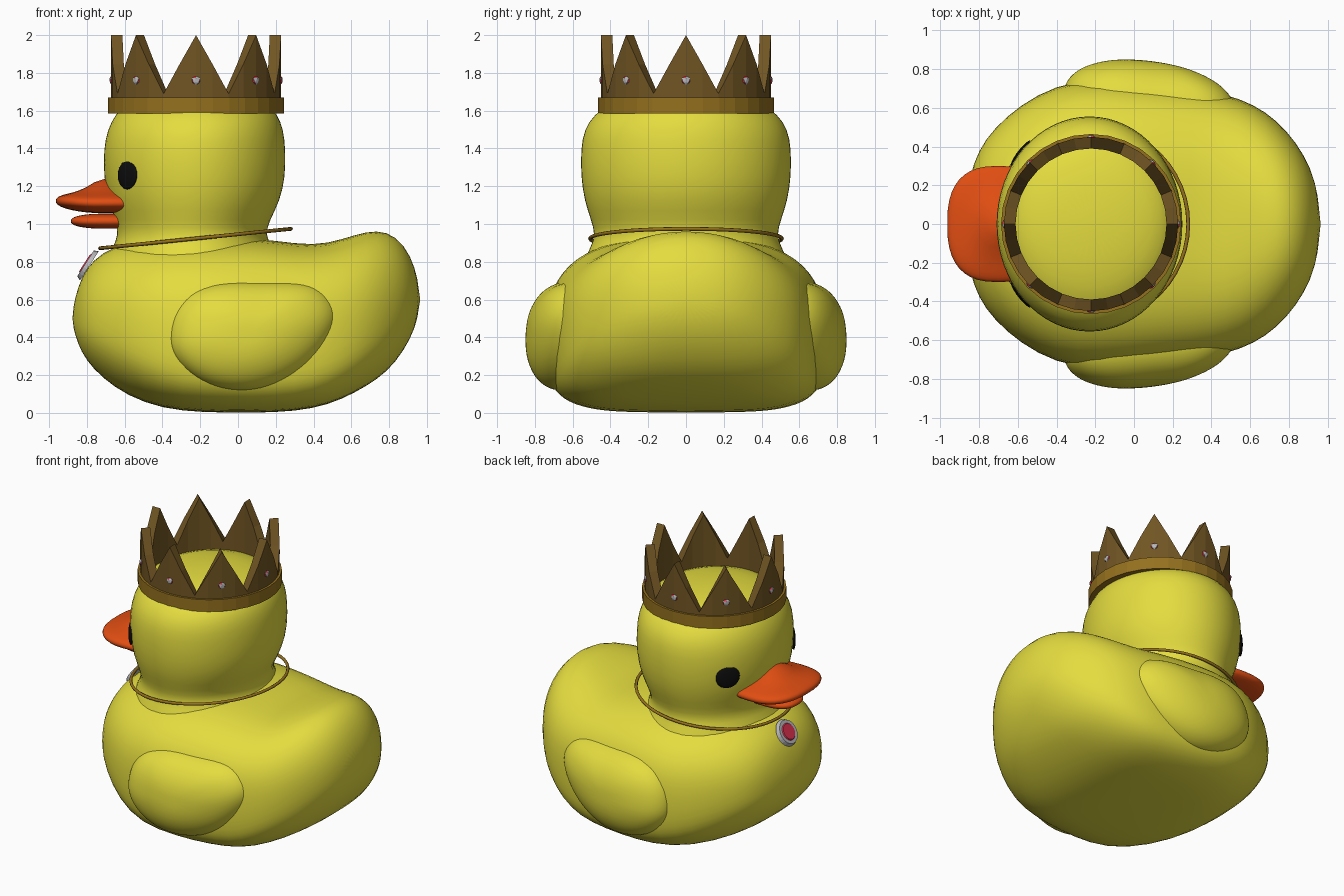
import bpy, bmesh, math
from mathutils import Vector, Matrix

if "Cube" in bpy.data.objects:
    bpy.data.objects.remove(bpy.data.objects["Cube"])

TAU = 2 * math.pi


def mat(name, rgb):
    m = bpy.data.materials.new(name)
    m.diffuse_color = (*rgb, 1)
    m.use_nodes = True
    m.node_tree.nodes["Principled BSDF"].inputs["Base Color"].default_value = m.diffuse_color
    return m


YELLOW = mat("yellow", (0.78, 0.72, 0.05))
ORANGE = mat("orange", (0.75, 0.075, 0.006))
GOLD = mat("gold", (0.30, 0.165, 0.013))
BRONZE = mat("bronze", (0.165, 0.092, 0.017))
BLACK = mat("black", (0.004, 0.004, 0.004))
SILVER = mat("silver", (0.48, 0.48, 0.50))
RED = mat("red", (0.72, 0.03, 0.08))


def finish(name, bm, mats, subsurf=0, smooth=True):
    bmesh.ops.recalc_face_normals(bm, faces=bm.faces[:])
    for f in bm.faces:
        f.smooth = smooth
    me = bpy.data.meshes.new(name)
    bm.to_mesh(me)
    bm.free()
    for m in mats:
        me.materials.append(m)
    ob = bpy.data.objects.new(name, me)
    bpy.context.collection.objects.link(ob)
    if subsurf:
        mod = ob.modifiers.new("smooth", 'SUBSURF')
        mod.levels = mod.render_levels = subsurf
    return ob


def loft(name, rings, material, start=None, end=None, subsurf=1):
    """Skin closed rings; ends close to a pole point, or stay open."""
    bm = bmesh.new()
    vr = [[bm.verts.new(p) for p in r] for r in rings]
    n = len(vr[0])
    for a, b in zip(vr, vr[1:]):
        for i in range(n):
            bm.faces.new((a[i], a[(i + 1) % n], b[(i + 1) % n], b[i]))
    for pole, ring in ((start, vr[0]), (end, vr[-1])):
        if pole is not None:
            p = bm.verts.new(pole)
            for i in range(n):
                bm.faces.new((ring[i], ring[(i + 1) % n], p))
    return finish(name, bm, [material], subsurf)


def spow(v, e):
    return math.copysign(abs(v) ** e, v)


# Body: superelliptic sections along x
# (x, bottom, top, half width, lower squareness, upper squareness)
stations = [(-0.866, 0.42, 0.60, 0.16, 2.2, 2.2), (-0.83, 0.32, 0.72, 0.32, 2.2, 2.2),
            (-0.77, 0.235, 0.81, 0.44, 2.3, 2.3), (-0.66, 0.135, 0.885, 0.56, 2.5, 2.4),
            (-0.50, 0.05, 0.92, 0.675, 2.9, 2.6), (-0.30, 0.005, 0.93, 0.75, 3.6, 2.8),
            (-0.05, 0.0, 0.935, 0.74, 4.2, 2.9), (0.20, 0.0, 0.915, 0.71, 4.2, 3.0),
            (0.40, 0.02, 0.885, 0.69, 4.0, 3.0), (0.55, 0.07, 0.92, 0.65, 3.6, 2.6),
            (0.68, 0.14, 0.965, 0.585, 3.2, 2.25), (0.79, 0.215, 0.965, 0.485, 2.8, 2.1),
            (0.88, 0.33, 0.895, 0.36, 2.4, 2.1), (0.94, 0.45, 0.77, 0.22, 2.2, 2.1)]
rings = []
for x, zb, zt, w, low, up in stations:
    zm = zb + (zt - zb) * 0.41
    ring = []
    for i in range(32):
        a = TAU * i / 32
        c, s = math.cos(a), math.sin(a)
        e = 2 / up if s > 0 else 2 / low
        h = zt - zm if s > 0 else zm - zb
        ring.append((x, w * spow(c, e), zm + h * spow(s, e)))
    rings.append(ring)
loft("body", rings, YELLOW, (-0.878, 0, 0.5), (0.968, 0, 0.6))

# Head and flared neck: elliptical sections (z, centre x, half x, half y)
head = [(0.74, -0.24, 0.46, 0.56), (0.82, -0.24, 0.445, 0.535), (0.88, -0.24, 0.425, 0.508),
        (0.94, -0.245, 0.39, 0.482),
        (1.02, -0.24, 0.41, 0.505), (1.12, -0.233, 0.457, 0.54),
        (1.25, -0.23, 0.484, 0.56), (1.40, -0.23, 0.484, 0.56),
        (1.50, -0.225, 0.468, 0.542), (1.58, -0.22, 0.432, 0.49),
        (1.64, -0.22, 0.375, 0.40), (1.68, -0.22, 0.25, 0.26)]
loft("head", [[(cx + a * math.cos(TAU * i / 32), b * math.sin(TAU * i / 32), z)
               for i in range(32)] for z, cx, a, b in head], YELLOW,
     end=(-0.22, 0, 1.70))

# Wings: side outline domed outward, mirrored left and right
outline = [(-0.36, 0.41), (-0.33, 0.55), (-0.23, 0.655), (-0.06, 0.695), (0.14, 0.685),
           (0.32, 0.69), (0.44, 0.655), (0.52, 0.56), (0.515, 0.45), (0.43, 0.31),
           (0.31, 0.205), (0.16, 0.135), (0.0, 0.115), (-0.16, 0.15), (-0.28, 0.23),
           (-0.345, 0.32)]
CX, CZ = 0.07, 0.42
for side, label in ((-1, "right"), (1, "left")):
    rings = []
    for k, d in ((1.0, -0.10), (1.02, -0.035), (0.99, 0.005), (0.9, 0.055),
                 (0.74, 0.10), (0.5, 0.136), (0.25, 0.152)):
        rings.append([(CX + (x - CX) * k,
                       side * (0.688 + d - 0.10 * (x - CX) * k - 0.06 * (z - CZ) * k),
                       CZ + (z - CZ) * k) for x, z in outline])
    loft("wing_" + label, rings, YELLOW, end=(CX, side * 0.843, CZ), subsurf=2)


# Beak: flattened rounded halves, the upper one with a raised ridge
def beak(name, cx, cz, rx, ry, rz, ridge):
    bm = bmesh.new()
    bmesh.ops.create_uvsphere(bm, u_segments=40, v_segments=20, radius=1)
    for v in bm.verts:
        r = math.hypot(v.co.x, v.co.y)
        if r > 1e-5:
            c, s = v.co.x / r, v.co.y / r
            r = r ** 0.8
            x, y = r * spow(c, 0.77) * rx, r * spow(s, 0.77) * ry
        else:
            x = y = 0
        z = spow(v.co.z, 0.85) * rz
        if v.co.z > 0:
            z += ridge * math.exp(-(y / 0.15) ** 2 - (x / 0.11) ** 2)
        z += 0.06 * max(0, -x - 0.08) * (ridge > 0)
        v.co = (cx + x, y, cz + z)
    finish(name, bm, [ORANGE])


beak("beak_upper", -0.70, 1.111, 0.265, 0.30, 0.053, 0.077)
beak("beak_lower", -0.69, 1.015, 0.195, 0.14, 0.04, 0)

# Eyes: shallow round buttons on the head surface
for s in (-1, 1):
    bm = bmesh.new()
    bmesh.ops.create_uvsphere(bm, u_segments=24, v_segments=12, radius=1)
    rot = Vector((-0.79, s * 0.61, 0.03)).to_track_quat('Z', 'Y').to_matrix().to_4x4()
    bm.transform(Matrix.Translation((-0.585, s * 0.366, 1.26)) @ rot
                 @ Matrix.Diagonal((0.081, 0.077, 0.017, 1)))
    finish("eye_" + ("right" if s < 0 else "left"), bm, [BLACK])


# Crown: a wall whose top height follows the angle
def wall(name, material, r_in, r_out, z0, top, n=32):
    bm = bmesh.new()
    cols = []
    for i in range(n):
        a = TAU * i / n
        cols.append([bm.verts.new((-0.222 + r * math.cos(a), r * math.sin(a), z))
                     for r, z in ((r_in, z0), (r_out, z0), (r_out, top(i)), (r_in, top(i)))])
    for i in range(n):
        a, b = cols[i], cols[(i + 1) % n]
        for j in range(4):
            k = (j + 1) % 4
            bm.faces.new((a[j], b[j], b[k], a[k]))
    return finish(name, bm, [material], smooth=False)


wall("crown_band", GOLD, 0.395, 0.465, 1.585, lambda i: 1.67)
wall("crown_points", BRONZE, 0.39, 0.45, 1.60,
     lambda i: 2.0 - 0.155 * (2 - abs(2 - i % 4)))

# Crown gems: one flat faceted stone per point, with some red facets
for i in range(8):
    a = TAU * i / 8
    bm = bmesh.new()
    bmesh.ops.create_icosphere(bm, subdivisions=1, radius=0.026)
    for j, f in enumerate(bm.faces):
        f.material_index = 1 if j % 3 == 0 else 0
    bm.transform(Matrix.Translation((-0.222, 0, 1.76)) @ Matrix.Rotation(a, 4, 'Z')
                 @ Matrix.Translation((0.447, 0, 0)) @ Matrix.Diagonal((0.5, 1, 1, 1)))
    finish(f"crown_gem_{i + 1}", bm, [SILVER, RED], smooth=False)

# Necklace: thin tilted ring
n, m, t = 48, 8, 0.010
tilt = Matrix.Translation((-0.225, 0, 0.923)) @ Matrix.Rotation(-math.radians(5.8), 4, 'Y')
bm = bmesh.new()
ring = [[bm.verts.new(tilt @ Vector((r * math.cos(TAU * i / n), r * math.sin(TAU * i / n), z)))
         for r, z in ((0.508 + t * math.cos(TAU * j / m), t * math.sin(TAU * j / m))
                      for j in range(m))] for i in range(n)]
for i in range(n):
    a, b = ring[i], ring[(i + 1) % n]
    for j in range(m):
        k = (j + 1) % m
        bm.faces.new((a[j], b[j], b[k], a[k]))
finish("necklace", bm, [GOLD])

# Pendant: silver disc with a red inset stone, resting on the chest
pose = (Matrix.Translation((-0.797, 0, 0.785))
        @ Vector((-0.84, 0, 0.54)).to_track_quat('Z', 'Y').to_matrix().to_4x4())
for name, r, d, z, material in (("pendant_setting", 0.092, 0.024, 0, SILVER),
                                ("pendant_stone", 0.06, 0.008, 0.014, RED)):
    bm = bmesh.new()
    bmesh.ops.create_cone(bm, cap_ends=True, segments=24, radius1=r, radius2=r * 0.88, depth=d)
    bm.transform(pose @ Matrix.Translation((0, 0, z)))
    finish(name, bm, [material], smooth=False)
